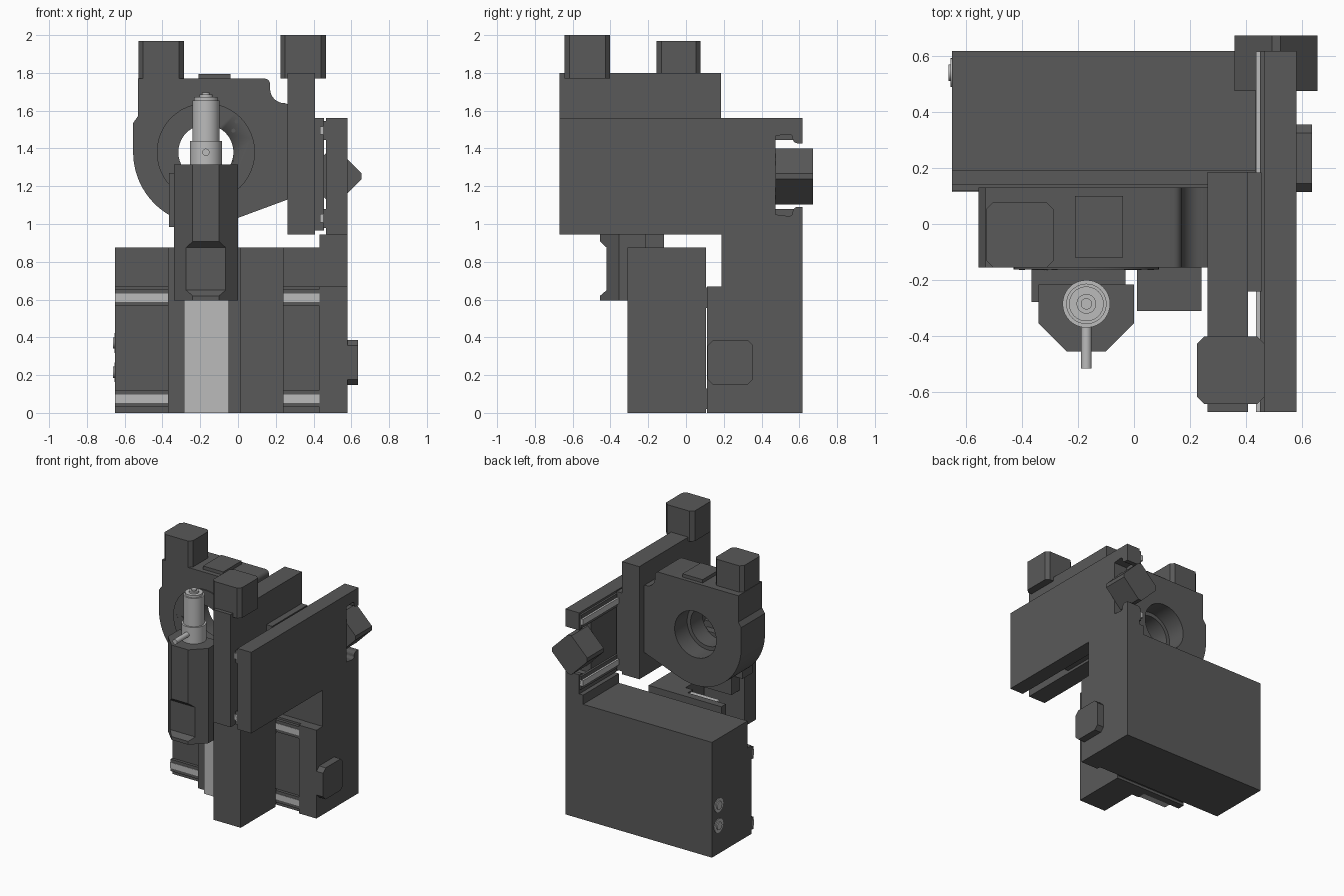
import bpy, bmesh, math
from mathutils import Vector

if "Cube" in bpy.data.objects:
    bpy.data.objects.remove(bpy.data.objects["Cube"])


def material(name, v):
    m = bpy.data.materials.new(name)
    m.diffuse_color = (v, v, v, 1)
    m.use_nodes = True
    m.node_tree.nodes["Principled BSDF"].inputs["Base Color"].default_value = m.diffuse_color
    return m


DARK = material("dark_grey", 0.1)
LIGHT = material("light_grey", 0.5)


def prism(name, pts, axis, a, b, mat=DARK):
    """Extrude a 2D profile along an axis: x uses (y,z), y uses (x,z), z uses (x,y)."""
    put = {"x": lambda p, t: (t, p[0], p[1]),
           "y": lambda p, t: (p[0], t, p[1]),
           "z": lambda p, t: (p[0], p[1], t)}[axis]
    bm = bmesh.new()
    face = bm.faces.new([bm.verts.new(put(p, a)) for p in pts])
    ext = bmesh.ops.extrude_face_region(bm, geom=[face])
    offset = Vector(put((0, 0), b - a))
    bmesh.ops.translate(bm, vec=offset, verts=[v for v in ext["geom"] if isinstance(v, bmesh.types.BMVert)])
    bmesh.ops.recalc_face_normals(bm, faces=bm.faces)
    me = bpy.data.meshes.new(name)
    bm.to_mesh(me)
    bm.free()
    me.materials.append(mat)
    ob = bpy.data.objects.new(name, me)
    bpy.context.collection.objects.link(ob)
    return ob


def box(name, x0, x1, y0, y1, z0, z1, mat=DARK):
    return prism(name, [(x0, y0), (x1, y0), (x1, y1), (x0, y1)], "z", z0, z1, mat)


def arc(cx, cy, r, a0, a1, n):
    return [(cx + r * math.cos(math.radians(a0 + (a1 - a0) * i / n)),
             cy + r * math.sin(math.radians(a0 + (a1 - a0) * i / n))) for i in range(n + 1)]


def cyl(name, cx, cy, r, axis, a, b, mat=DARK, n=40):
    ob = prism(name, arc(cx, cy, r, 0, 360, n)[:-1], axis, a, b, mat)
    smooth(ob)
    return ob


def smooth(ob):
    bpy.ops.object.select_all(action="DESELECT")
    ob.select_set(True)
    bpy.context.view_layer.objects.active = ob
    bpy.ops.object.shade_smooth_by_angle(angle=math.radians(30))


def octagon(x0, x1, y0, y1, c):
    return [(x0 + c, y0), (x1 - c, y0), (x1, y0 + c), (x1, y1 - c),
            (x1 - c, y1), (x0 + c, y1), (x0, y1 - c), (x0, y0 + c)]


def cut(ob, cutter):
    m = ob.modifiers.new("cut", "BOOLEAN")
    m.operation, m.solver, m.object = "DIFFERENCE", "EXACT", cutter
    bpy.context.view_layer.objects.active = ob
    bpy.ops.object.modifier_apply(modifier="cut")
    bpy.data.objects.remove(cutter)


# Lower stage: stepped body, end column, rails, motor and connectors
prism("base_body", [(0.14, 0), (0.617, 0), (0.617, 0.875), (0.19, 0.875), (0.19, 0.67), (0.14, 0.67)],
      "x", -0.65, 0.435)
prism("base_column", [(0.112, 0), (0.617, 0), (0.617, 0.945), (0.188, 0.945), (0.188, 0.67), (0.112, 0.67)],
      "x", 0.432, 0.58)
for z in (0.075, 0.61):
    prism("base_rail", [(0.145, z - 0.045), (0.118, z - 0.045), (0.118, z - 0.022), (0.128, z - 0.022),
                        (0.128, z + 0.022), (0.118, z + 0.022), (0.118, z + 0.045), (0.145, z + 0.045)],
          "x", -0.65, 0.432)
    box("base_rail_track", -0.65, 0.432, 0.115, 0.135, z - 0.022, z + 0.022, LIGHT)
    box("base_slider", -0.36, 0.235, 0.1, 0.125, z - 0.055, z + 0.055)
prism("base_motor", octagon(0.115, 0.355, 0.148, 0.387, 0.03), "x", 0.57, 0.635)
for z in (0.215, 0.37):
    cyl("connector_ring", 0.54, z, 0.052, "x", -0.655, -0.64, LIGHT, 24)
    cyl("connector_core", 0.54, z, 0.03, "x", -0.662, -0.64, LIGHT, 24)

# Carriage on the lower stage with a forward block and light slideway
box("carriage_plate", -0.37, 0.24, 0.05, 0.105, 0, 0.875)
box("carriage_block", 0.01, 0.24, -0.31, 0.06, 0, 0.875)
box("carriage_lip", -0.05, 0.012, -0.01, 0.06, 0, 0.875)
box("slideway", -0.285, -0.05, 0, 0.055, 0, 0.865, LIGHT)

# Upper side arm with a rounded motor notch
notch = ([(0.475, 1.05), (0.54, 1.042)] + arc(0.545, 1.062, 0.02, -90, 0, 4) + arc(0.59, 1.065, 0.025, 180, 90, 4)
         + [(0.617, 1.09)])
upper = [(y, 2.517 - z) for y, z in reversed(notch)]
arm = prism("side_arm", [(-0.67, 0.945), (0.617, 0.945)] + notch[::-1] + upper[::-1] + [(0.617, 1.56), (-0.67, 1.56)],
            "x", 0.465, 0.58)
d, h = 0.163, 0.148
k = d - h
prism("arm_motor", [(0.507 + x, 1.252 + z) for x, z in
                    ((h, -k), (h, k), (k, h), (-k, h), (-h, k), (-h, -k), (-k, -h), (k, -h))], "y", 0.475, 0.672)
for z in (1.03, 1.495):
    box("arm_rail", 0.45, 0.468, -0.67, 0.615, z - 0.05, z + 0.05)
    box("arm_rail_track", 0.435, 0.46, -0.67, 0.615, z - 0.022, z + 0.022, LIGHT)
box("arm_carriage", 0.4, 0.455, -0.24, 0.183, 0.965, 1.56)

# Upright plate riding on the arm, with its motor
box("upright_plate", 0.263, 0.407, -0.67, 0.185, 0.945, 1.8)
prism("upright_motor", octagon(0.225, 0.465, -0.642, -0.402, 0.025), "z", 1.77, 2.0)

# Rotary stage housing with stepped bore
CX, CZ = -0.17, 1.38
outline = ([(-0.53, 1.77), (-0.53, 1.57), (-0.555, 1.535)] + arc(CX, CZ, 0.385, 180, 291, 30)
           + [(0.264, 1.13), (0.264, 1.635)] + arc(0.245, 1.715, 0.075, 270, 180, 8)
           + arc(0.14, 1.74, 0.03, 0, 90, 5))
housing = prism("rotary_housing", outline, "y", -0.155, 0.13)
cut(housing, cyl("bore_cutter", CX, CZ, 0.146, "y", -0.5, 0.5))
cut(housing, cyl("counterbore_cutter", CX, CZ, 0.175, "y", -0.02, 0.5))
smooth(housing)
table = cyl("rotary_table", CX, CZ, 0.26, "y", -0.163, -0.15, n=48)
cut(table, cyl("table_cutter", CX, CZ, 0.146, "y", -0.5, 0.5))
for a in (0, 45, 135, 180, 225, 315):
    for r in (0.185, 0.23):
        t = math.radians(a - (7 if r < 0.2 and a % 180 else 0))
        cyl("screw_hole", CX + r * math.cos(t), CZ + r * math.sin(t), 0.011, "y", -0.1645, -0.15, n=10)
box("housing_boss", -0.21, -0.04, -0.12, 0.1, 1.76, 1.795)
prism("rotary_motor", octagon(-0.527, -0.287, -0.155, 0.078, 0.025), "z", 1.76, 1.97)

# Bracket holding the spindle to the rotary table
box("spindle_bracket", -0.365, -0.03, -0.278, -0.158, 0.985, 1.27)
box("bracket_foot", -0.3, -0.04, -0.22, -0.116, 0.86, 1.1)

# Spindle body: chamfered front with sloped recess near the foot
spindle = prism("spindle_body", [(-0.34, -0.215), (-0.34, -0.355), (-0.24, -0.455), (-0.1, -0.455), (0, -0.355),
                                 (0, -0.215)], "z", 0.595, 1.315)
cut(spindle, prism("recess_cutter", [(-0.6, 0.62), (-0.455, 0.62), (-0.42, 0.65), (-0.42, 0.875),
                                     (-0.455, 0.907), (-0.6, 0.907)], "x", -0.5, 0.2))

# Light turned cylinder on the spindle, with side pin
for r, z0, z1 in ((0.085, 1.31, 1.44), (0.072, 1.43, 1.655), (0.062, 1.65, 1.672), (0.035, 1.66, 1.685),
                  (0.02, 1.68, 1.695)):
    cyl("spindle_cap", -0.17, -0.285, r, "z", z0, z1, LIGHT)
cyl("side_pin", -0.17, 1.38, 0.019, "y", -0.515, -0.285, LIGHT, 20)
